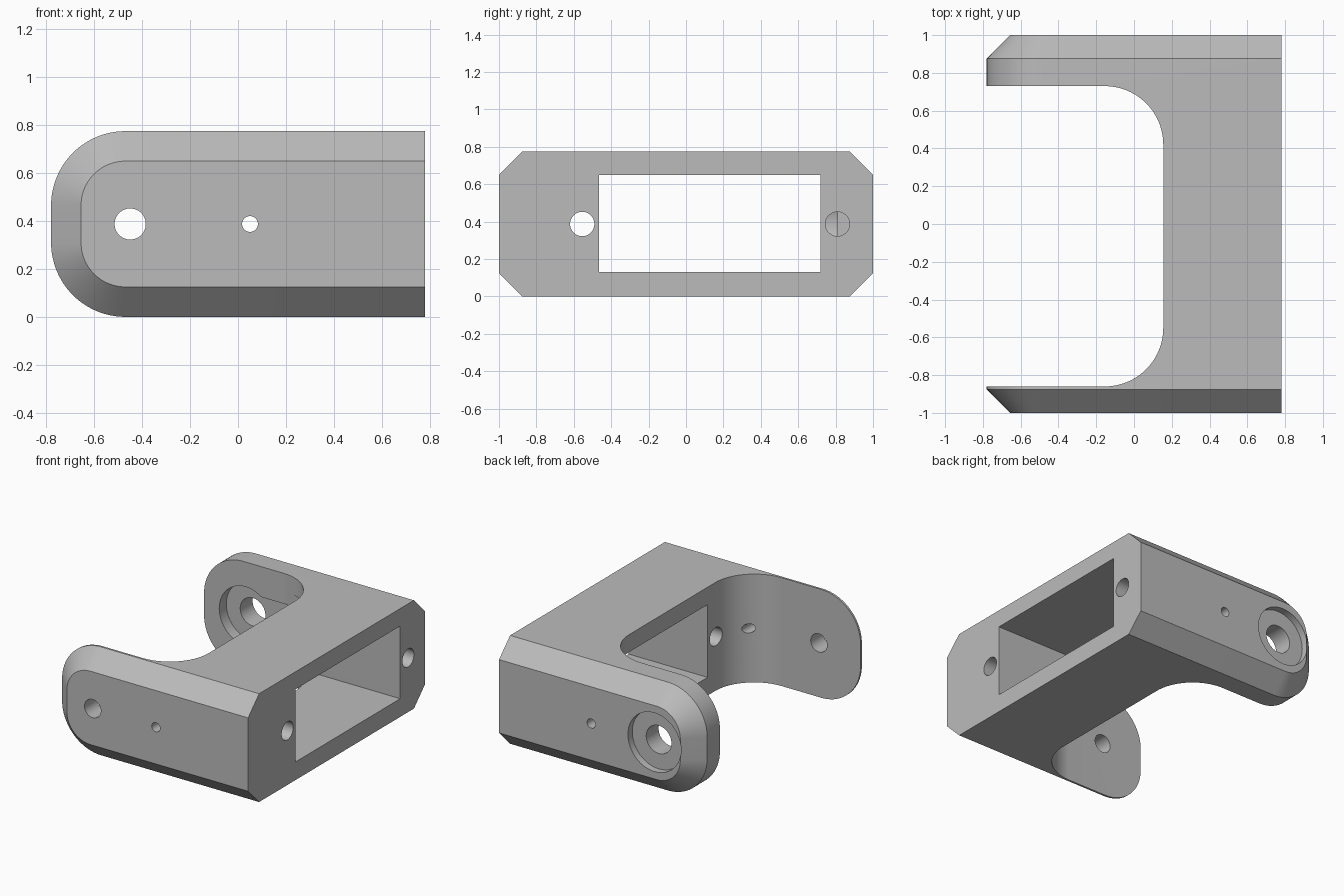
import bpy, bmesh
from math import pi, sin, cos, radians

scene = bpy.context.scene
if "Cube" in scene.objects:
    bpy.data.objects.remove(scene.objects["Cube"], do_unlink=True)

X, Y, H, CH, R = 0.78, 1.0, 0.775, 0.125, 0.31
MID = H / 2
PIVOT = -0.45

grey = bpy.data.materials.new("plain_grey")
grey.use_nodes = True
colour = (0.5, 0.5, 0.5, 1)
grey.diffuse_color = colour
grey.node_tree.nodes["Principled BSDF"].inputs["Base Color"].default_value = colour


def arc(cx, cy, r, start, end, n=24):
    return [(cx + r * cos(radians(start + (end - start) * i / n)),
             cy + r * sin(radians(start + (end - start) * i / n))) for i in range(n + 1)]


def loft(name, loops):
    """Skin a list of equal point loops and cap both ends."""
    bm = bmesh.new()
    rings = [[bm.verts.new(p) for p in loop] for loop in loops]
    for a, b in zip(rings, rings[1:]):
        for i in range(len(a)):
            j = (i + 1) % len(a)
            bm.faces.new((a[i], a[j], b[j], b[i]))
    bm.faces.new(rings[0])
    bm.faces.new(rings[-1])
    bmesh.ops.recalc_face_normals(bm, faces=bm.faces)
    mesh = bpy.data.meshes.new(name)
    bm.to_mesh(mesh)
    bm.free()
    mesh.materials.append(grey)
    obj = bpy.data.objects.new(name, mesh)
    scene.collection.objects.link(obj)
    return obj


def prism(name, points, axis, lo, hi):
    """Extrude a 2D outline along x, y or z."""
    place = {"x": lambda p, d: (d, p[0], p[1]),
             "y": lambda p, d: (p[0], d, p[1]),
             "z": lambda p, d: (p[0], p[1], d)}[axis]
    return loft(name, [[place(p, d) for p in points] for d in (lo, hi)])


def drill(name, a, b, r, axis, lo, hi):
    return prism(name, arc(a, b, r, 0, 360, 48)[:-1], axis, lo, hi)


def outline(inset, y):
    """Side outline with a rounded free end."""
    r = R - inset
    pts = [(X, inset), (X, H - inset)]
    pts += arc(R - X, H - R, r, 90, 180) + arc(R - X, R, r, 180, 270)
    return [(x, y, z) for x, z in pts]


# Chamfered outer block
body = loft("bracket_body", [outline(CH, -Y), outline(0, CH - Y),
                             outline(0, Y - CH), outline(CH, Y)])

# Space between the arms, with filleted inner corners
gap = [(-1, -0.86)] + arc(0.155 - R, -0.86 + R, R, -90, 0)
gap += arc(0.155 - R, 0.73 - R, R, 0, 90) + [(-1, 0.73)]

# Recess on the inside of the rear arm: a disc with a lever slot
half, disc = 0.17, 0.21
slot = [(PIVOT, MID - half), (0.155, MID - half), (0.155, MID + half), (PIVOT, MID + half)]

cutters = [
    prism("arm_gap_cutter", gap, "z", -1, 2),
    prism("web_window_cutter", [(-0.465, 0.13), (0.72, 0.13), (0.72, 0.65), (-0.465, 0.65)],
          "x", -0.1, 1),
    drill("front_web_hole_cutter", -0.555, MID, 0.065, "x", -0.1, 1),
    drill("rear_web_hole_cutter", 0.81, MID, 0.065, "x", 0.1, 1),
    drill("front_pivot_hole_cutter", PIVOT, MID, 0.065, "y", -1.2, 0),
    drill("rear_pivot_hole_cutter", PIVOT, MID, 0.1, "y", 0, 1.2),
    drill("front_pin_hole_cutter", 0.05, MID, 0.033, "y", -1.2, -0.5),
    drill("rear_pin_hole_cutter", 0.05, MID, 0.033, "y", 0.5, 1.2),
    drill("outer_counterbore_cutter", PIVOT, MID, disc, "y", 0.95, 1.2),
    drill("inner_disc_cutter", PIVOT, MID, disc, "y", 0.3, 0.81),
    prism("lever_slot_cutter", slot, "y", 0.3, 0.81),
]

bpy.context.view_layer.objects.active = body
body.select_set(True)
for cutter in cutters:
    mod = body.modifiers.new(cutter.name, "BOOLEAN")
    mod.operation = "DIFFERENCE"
    mod.solver = "EXACT"
    mod.object = cutter
    bpy.ops.object.modifier_apply(modifier=mod.name)
    bpy.data.objects.remove(cutter, do_unlink=True)

bpy.ops.object.shade_smooth_by_angle(angle=radians(20))
